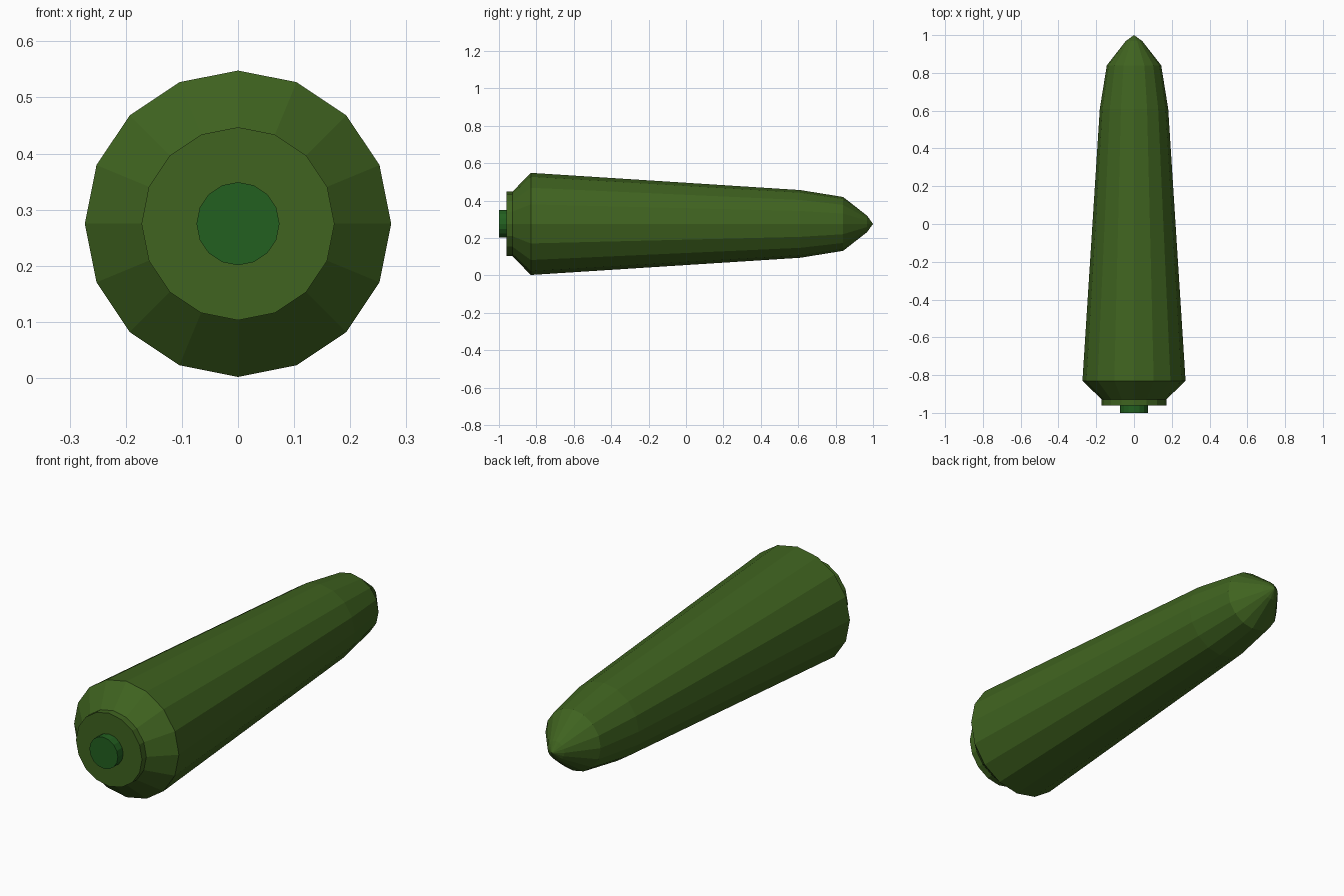
import bpy, bmesh, math

if "Cube" in bpy.data.objects:
    bpy.data.objects.remove(bpy.data.objects["Cube"])

SIDES = 16
CENTRE_Z = 0.275


def material(name, colour):
    m = bpy.data.materials.new(name)
    m.diffuse_color = (*colour, 1)
    m.use_nodes = True
    m.node_tree.nodes["Principled BSDF"].inputs["Base Color"].default_value = m.diffuse_color
    return m


def lathe(name, profile, mat):
    """Spin (y, radius) points around the lengthwise axis; ends are closed."""
    bm = bmesh.new()
    rings = []
    for y, r in profile:
        n = SIDES if r > 0 else 1
        rings.append([bm.verts.new((r * math.sin(math.tau * i / SIDES), y,
                                    CENTRE_Z + r * math.cos(math.tau * i / SIDES)))
                      for i in range(n)])
    for a, b in zip(rings, rings[1:]):
        for i in range(SIDES):
            j = (i + 1) % SIDES
            if len(b) == 1:
                bm.faces.new((a[i], a[j], b[0]))
            else:
                bm.faces.new((a[i], a[j], b[j], b[i]))
    for ring in (rings[0], rings[-1]):
        if len(ring) > 1:
            bm.faces.new(ring)
    bmesh.ops.recalc_face_normals(bm, faces=bm.faces)
    mesh = bpy.data.meshes.new(name)
    bm.to_mesh(mesh)
    bm.free()
    mesh.materials.append(mat)
    obj = bpy.data.objects.new(name, mesh)
    bpy.context.collection.objects.link(obj)
    return obj


skin = material("skin_green", (0.05, 0.125, 0.014))
stem_green = material("stem_green", (0.016, 0.115, 0.014))

# Tapered body with a bevelled butt, short collar and rounded point
lathe("body", [(-0.96, 0.172), (-0.928, 0.172), (-0.83, 0.273), (0.61, 0.181),
               (0.84, 0.144), (0.968, 0.044), (1.0, 0)], skin)

# Small stem on the butt end
lathe("stem", [(-1.0, 0.074), (-0.95, 0.074)], stem_green)
